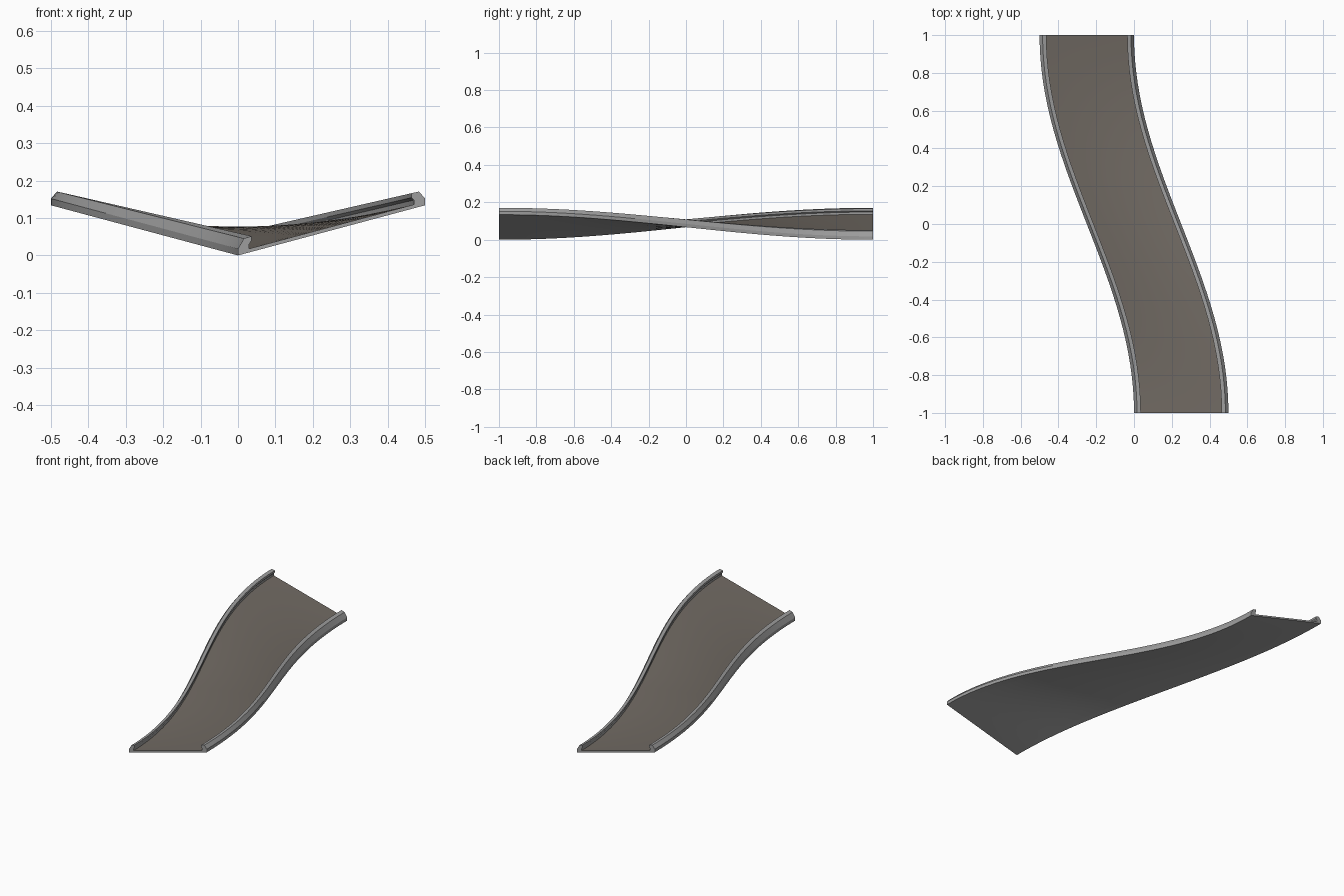
import bpy, bmesh, math

if "Cube" in bpy.data.objects:
    bpy.data.objects.remove(bpy.data.objects["Cube"])

SEG = 32          # steps along the track
HALF = 0.25       # half width
BANK = 0.067      # edge rise / drop at the ends


def material(name, rgb):
    m = bpy.data.materials.new(name)
    m.diffuse_color = (*rgb, 1)
    m.use_nodes = True
    m.node_tree.nodes["Principled BSDF"].inputs["Base Color"].default_value = m.diffuse_color
    return m


kerb_grey = material("kerb grey", (0.34, 0.34, 0.34))
road_brown = material("road brown grey", (0.165, 0.145, 0.125))


def place(u, h, y):
    """Point on the S bend: u across the road, h above its underside."""
    s = math.sin(y * math.pi / 2)
    return (u - 0.25 * s, y, BANK + h - s * BANK * u / HALF)


def sweep(name, profile, mats, top_rule=None):
    """Sweep a closed profile of (u, h) points along the bend."""
    bm = bmesh.new()
    rings = [[bm.verts.new(place(u, h, -1 + 2 * i / SEG)) for u, h in profile]
             for i in range(SEG + 1)]
    n = len(profile)
    for a, b in zip(rings, rings[1:]):
        for k in range(n):
            f = bm.faces.new((a[k], a[(k + 1) % n], b[(k + 1) % n], b[k]))
            if top_rule and top_rule(profile[k], profile[(k + 1) % n]):
                f.material_index = 1
    bm.faces.new(rings[0])
    bm.faces.new(rings[-1])
    bmesh.ops.recalc_face_normals(bm, faces=bm.faces)
    me = bpy.data.meshes.new(name)
    bm.to_mesh(me)
    bm.free()
    for m in mats:
        me.materials.append(m)
    ob = bpy.data.objects.new(name, me)
    bpy.context.collection.objects.link(ob)
    bpy.context.view_layer.objects.active = ob
    ob.select_set(True)
    bpy.ops.object.shade_smooth_by_angle(angle=math.radians(20))
    ob.select_set(False)


# road deck: brown surface on top, grey underneath
us = [-0.22 + 0.055 * i for i in range(9)]
deck = [(u, 0.0) for u in us] + [(u, 0.01) for u in reversed(us)]
sweep("road_deck", deck, [kerb_grey, road_brown],
      lambda p, q: p[1] > 0.005 and q[1] > 0.005)

# kerbs: sloping outside, flat top, small lip over the road (inset, height)
kerb = [(0, 0), (0, 0.018), (0.016, 0.041), (0.036, 0.042),
        (0.036, 0.03), (0.03, 0.022), (0.03, 0)]
for side, name in ((-1, "left_kerb"), (1, "right_kerb")):
    sweep(name, [(side * (HALF - u), h) for u, h in kerb], [kerb_grey])
